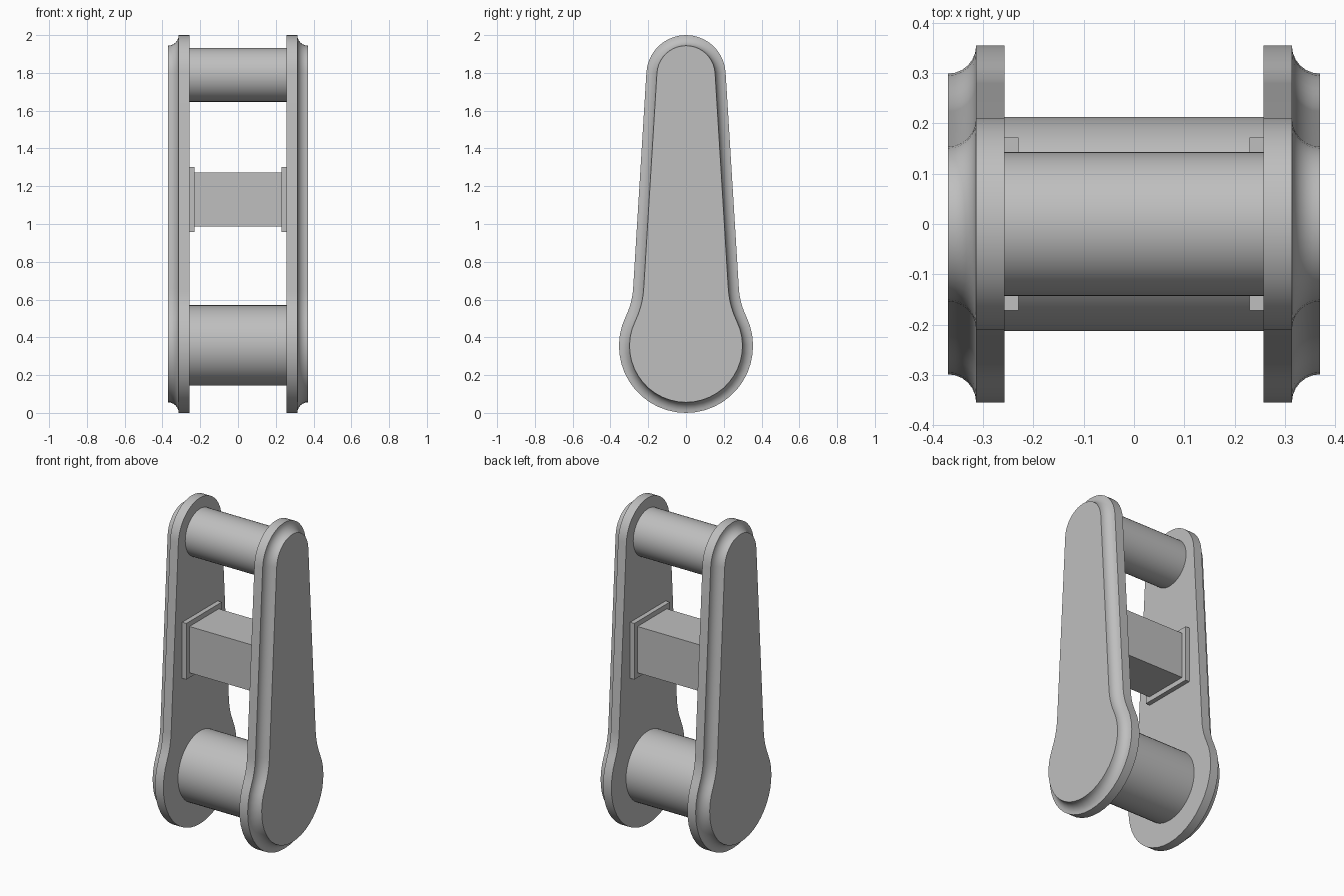
import bpy, bmesh
from math import sin, cos, asin, atan2, sqrt, pi, radians

cube = bpy.data.objects.get("Cube")
if cube:
    bpy.data.objects.remove(cube, do_unlink=True)

grey = bpy.data.materials.new("plain grey")
grey.use_nodes = True
COLOUR = (0.52, 0.52, 0.52, 1)
grey.diffuse_color = COLOUR
grey.node_tree.nodes["Principled BSDF"].inputs["Base Color"].default_value = COLOUR

# Link plate: two round ends, straight flanks, a fillet above the large end
LOW_Z, LOW_R = 0.355, 0.355
TOP_Z, TOP_R = 1.79, 0.21
FILLET_R = 0.4
TILT = asin(0.0613)
INNER_X, EDGE_X, COVE = 0.258, 0.314, 0.056


def arc(cy, cz, r, a0, a1, n):
    angles = [a0 + (a1 - a0) * i / n for i in range(n + 1)]
    return [(cy + r * cos(a), cz + r * sin(a)) for a in angles]


def outline(inset):
    """Closed y-z outline of the plate, moved inwards by inset."""
    flank = TOP_R + sin(TILT) * (TOP_Z - LOW_Z)
    reach = LOW_R + FILLET_R
    rise = sqrt(reach ** 2 - (flank + FILLET_R) ** 2)
    a = TILT + atan2(rise, flank + FILLET_R)
    half = arc(0, LOW_Z, LOW_R - inset, -pi / 2, a, 14)
    half += arc(reach * cos(a), LOW_Z + reach * sin(a), FILLET_R + inset,
                a + pi, TILT + pi, 6)[1:]
    half += arc(0, TOP_Z, TOP_R - inset, TILT, pi / 2, 10)
    return half + [(-y, z) for y, z in half[-2:0:-1]]


def finish(name, bm, smooth=True):
    bmesh.ops.recalc_face_normals(bm, faces=bm.faces)
    mesh = bpy.data.meshes.new(name)
    bm.to_mesh(mesh)
    bm.free()
    mesh.materials.append(grey)
    obj = bpy.data.objects.new(name, mesh)
    bpy.context.collection.objects.link(obj)
    if smooth:
        bpy.ops.object.select_all(action='DESELECT')
        obj.select_set(True)
        bpy.context.view_layer.objects.active = obj
        bpy.ops.object.shade_smooth_by_angle(angle=radians(30))
    return obj


def plate(name, side):
    # Flat rim followed by a hollow cove up to the raised outer face
    sections = [(INNER_X, 0), (EDGE_X, 0)]
    for i in range(1, 7):
        t = i / 6 * pi / 2
        sections.append((EDGE_X + COVE * (1 - cos(t)), COVE * sin(t)))
    bm = bmesh.new()
    rings = [[bm.verts.new((side * x, y, z)) for y, z in outline(inset)]
             for x, inset in sections]
    count = len(rings[0])
    for r0, r1 in zip(rings, rings[1:]):
        for i in range(count):
            j = (i + 1) % count
            bm.faces.new((r0[i], r0[j], r1[j], r1[i]))
    bm.faces.new(rings[0])
    bm.faces.new(rings[-1])
    return finish(name, bm)


def pin(name, z, radius):
    bm = bmesh.new()
    bmesh.ops.create_cone(bm, cap_ends=True, segments=48, radius1=radius,
                          radius2=radius, depth=2 * INNER_X)
    for v in bm.verts:
        x, y, h = v.co
        v.co = (h, y, z + x)
    return finish(name, bm)


def block(name, x0, x1, half, z):
    bm = bmesh.new()
    bmesh.ops.create_cube(bm, size=1)
    for v in bm.verts:
        v.co = ((x0 + x1) / 2 + v.co.x * (x1 - x0),
                v.co.y * 2 * half, z + v.co.z * 2 * half)
    return finish(name, bm, smooth=False)


BAR_Z = 1.13
FLANGE_X = 0.23
for label, side in (("left", 1), ("right", -1)):
    plate(label + "_side_plate", side)
    x0, x1 = sorted((side * FLANGE_X, side * INNER_X))
    block(label + "_bar_flange", x0, x1, 0.172, BAR_Z)

# Cross members between the plates
pin("upper_pin", TOP_Z, 0.143)
pin("lower_pin", 0.357, 0.213)
block("middle_bar", -FLANGE_X, FLANGE_X, 0.142, BAR_Z)
